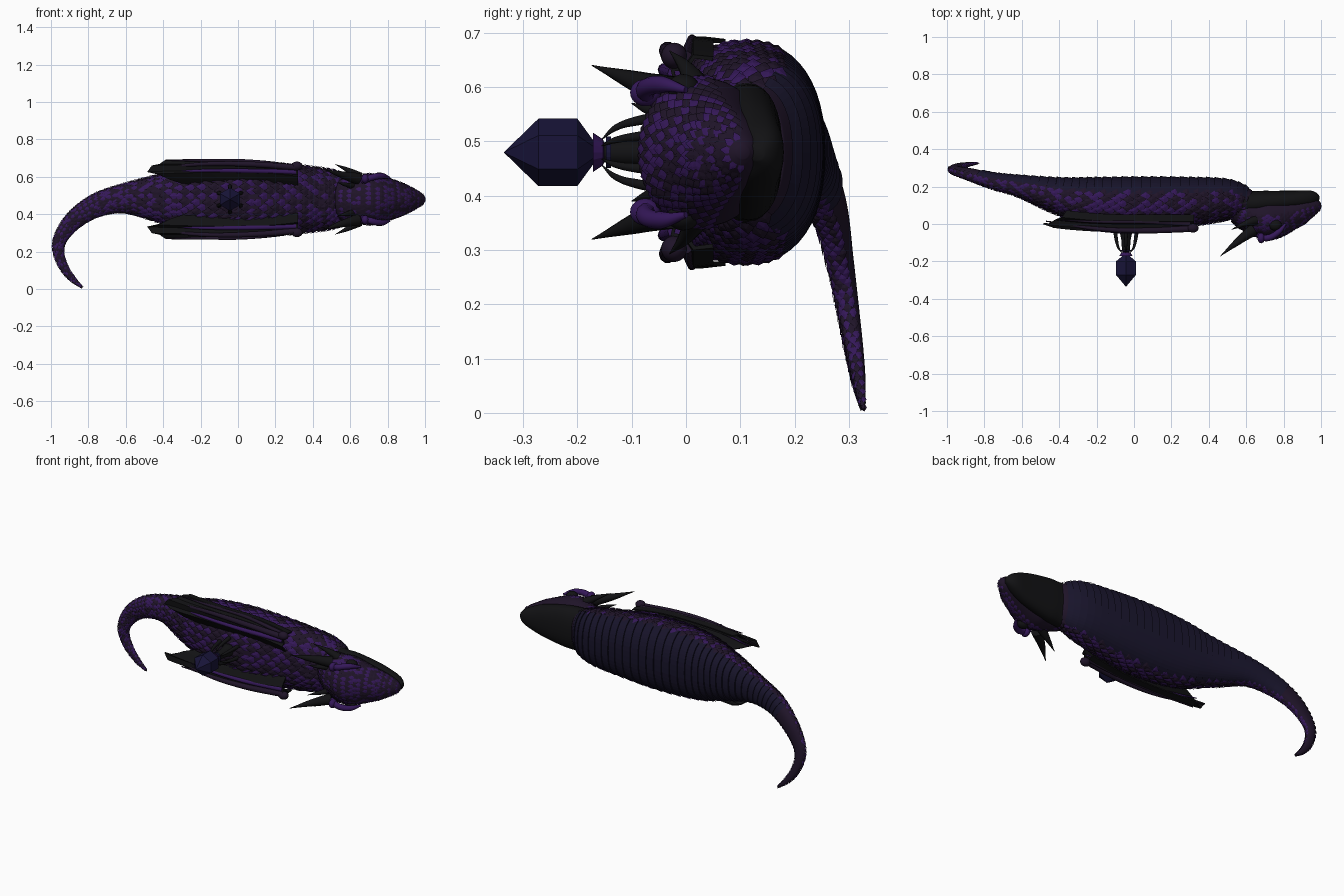
import bpy, bmesh, math, random
from mathutils import Vector, Matrix

if "Cube" in bpy.data.objects:
    bpy.data.objects.remove(bpy.data.objects["Cube"])
random.seed(4)

def material(name, rgb):
    m = bpy.data.materials.new(name)
    m.diffuse_color = (*rgb, 1)
    m.use_nodes = True
    m.node_tree.nodes["Principled BSDF"].inputs["Base Color"].default_value = m.diffuse_color
    return m

PURPLE = material("purple", (.035, .009, .1))
DARK = material("dark_purple", (.014, .007, .022))
BLACK = material("black", (.006, .006, .007))
BELLY = material("belly_navy", (.009, .007, .024))
CRYSTAL = material("crystal", (.009, .007, .04))

def make(name, verts, faces, mat, smooth=True):
    me = bpy.data.meshes.new(name)
    me.from_pydata(verts, [], faces)
    bm = bmesh.new()
    bm.from_mesh(me)
    bmesh.ops.recalc_face_normals(bm, faces=bm.faces)
    bm.to_mesh(me)
    bm.free()
    me.polygons.foreach_set("use_smooth", [smooth] * len(me.polygons))
    me.materials.append(mat)
    ob = bpy.data.objects.new(name, me)
    bpy.context.collection.objects.link(ob)
    return ob

class Loft:
    """Tube through stations (x, y, z, half width, half depth), y being the depth side."""
    def __init__(self, stations, power=2.0):
        self.s, self.k = stations, 2 / power
        self.n = len(stations) - 1

    def at(self, t):
        t = min(max(t, 0), self.n - 1e-6)
        i = int(t)
        f = t - i
        p = [self.s[min(max(i + d, 0), self.n)] for d in (-1, 0, 1, 2)]
        return [b + .5 * f * (c - a + f * (2*a - 5*b + 4*c - d + f * (3*(b - c) + d - a)))
                for a, b, c, d in zip(*p)]

    def tangent(self, t):
        a, b = self.at(t - .02), self.at(t + .02)
        return (Vector(b[:3]) - Vector(a[:3])).normalized()

    def point(self, t, a, grow=0.0):
        q = self.at(t)
        T = self.tangent(t)
        S = Vector((0, 1, 0)).cross(T).normalized()
        Y = T.cross(S)
        c, s = math.cos(a), math.sin(a)
        c = math.copysign(abs(c) ** self.k, c)
        s = math.copysign(abs(s) ** self.k, s)
        return Vector(q[:3]) + S * c * (max(q[3], .001) + grow) + Y * s * (max(q[4], .001) + grow)

    def skin(self, name, mat, rows=60, sides=32):
        v = [self.point(self.n * r / rows, math.tau * j / sides)
             for r in range(rows + 1) for j in range(sides)]
        f = [(r*sides + j, r*sides + (j+1) % sides, (r+1)*sides + (j+1) % sides, (r+1)*sides + j)
             for r in range(rows) for j in range(sides)]
        f += [tuple(range(sides)), tuple(range(rows*sides, (rows+1)*sides))]
        return make(name, v, f, mat)

    def scales(self, name, t0, t1, a0, a1, base, ratio, lift):
        """Staggered rows of overlapping keeled scales pointing to the tail."""
        shape = [(0, -.35, -.05), (.5, -.5, .5), (1.15, 0, 1), (.5, .5, .5), (0, .35, -.05), (.5, 0, .85)]
        sets = {True: ([], []), False: ([], [])}
        t, row = t0, 0
        while t < t1:
            q = self.at(t)
            r = (q[3] + q[4]) / 2
            size = base + ratio * r
            count = max(4, round((a1 - a0) * r / size))
            for i in range(count):
                a = a0 + (a1 - a0) * (i + .25 + .5 * (row % 2)) / count
                p = self.point(t, a)
                u = (self.point(t + .03, a) - self.point(t - .03, a)).normalized()
                w = (self.point(t, a + .05) - self.point(t, a - .05)).normalized()
                n = w.cross(u).normalized()
                if n.dot(p - Vector(q[:3])) < 0:
                    n = -n
                v, f = sets[(row % 2 == 0) != (random.random() < .25)]
                b = len(v)
                v += [p + size * (1.15*x*u + y*w + lift*z*n) for x, y, z in shape]
                f += [(b+j, b+(j+1) % 5, b+5) for j in range(5)] + [tuple(b+j for j in range(5))]
            step = size * .8
            speed = (Vector(self.at(t + .01)[:3]) - Vector(q[:3])).length / .01
            t += step / max(speed, .02)
            row += 1
        make(name + "_bright", *sets[True], PURPLE, False)
        make(name + "_dark", *sets[False], DARK, False)

# Body and tail
body = Loft([(.62, .11, .48, .115, .07), (.5, .13, .48, .155, .105), (.3, .12, .48, .18, .125),
             (.05, .11, .48, .196, .137), (-.2, .12, .48, .18, .125), (-.4, .15, .485, .13, .095),
             (-.6, .2, .485, .078, .058), (-.75, .23, .45, .06, .042), (-.87, .265, .375, .048, .032),
             (-.945, .285, .28, .036, .024), (-.96, .298, .2, .028, .02), (-.93, .311, .115, .022, .016),
             (-.885, .32, .055, .015, .011), (-.832, .327, .008, .003, .003)], 2.3)
body.skin("body_and_tail", DARK, 110, 36)
body.scales("body_scales", .1, 12.8, -math.pi - .42, .42, .011, .175, .32)

# Belly plates: stepped bands wrapping the belly
v, f, cols, bands = [], [], 20, 34
for b in range(bands):
    for k in range(2):
        t = .3 + 7.2 * (b + k) / bands
        g = .004 + .006 * k
        v += [body.point(t, .3 + (math.pi - .6) * j / cols, g * min(1, body.at(t)[3] / .1))
              for j in range(cols + 1)]
rows = bands * 2
f = [(r*(cols+1) + j, r*(cols+1) + j+1, (r+1)*(cols+1) + j+1, (r+1)*(cols+1) + j)
     for r in range(rows - 1) for j in range(cols)]
make("belly_plates", v, f, BELLY, False)

# Head and jaw
head = Loft([(1.0, .105, .48, .012, .012), (.98, .1, .48, .035, .035), (.92, .085, .48, .068, .065),
             (.85, .06, .48, .098, .085), (.73, .035, .48, .135, .118), (.64, .045, .48, .13, .1),
             (.56, .09, .48, .115, .085)])
head.skin("head", DARK, 40, 36)
head.scales("head_scales", .6, 5.6, -math.pi - .1, .1, .012, .09, .16)
jaw = Loft([(.99, .13, .48, .014, .014), (.95, .138, .48, .05, .04), (.85, .128, .48, .092, .05),
            (.7, .118, .48, .122, .06), (.6, .112, .48, .128, .068), (.5, .13, .48, .15, .1)], 2.3)
jaw.skin("lower_jaw", BLACK, 30, 32)

def spike(name, pts, mat, mirror=True):
    """Tapered rod through (x, y, z, radius) points, mirrored across the body."""
    for side in ((1, -1) if mirror else (1,)):
        cu = bpy.data.curves.new(name, 'CURVE')
        cu.dimensions = '3D'
        cu.bevel_depth, cu.bevel_resolution, cu.resolution_u = 1, 3, 8
        cu.use_fill_caps = True
        sp = cu.splines.new('BEZIER')
        sp.bezier_points.add(len(pts) - 1)
        for bp, (x, y, z, r) in zip(sp.bezier_points, pts):
            bp.co = (x, y, .48 + side * (z - .48))
            bp.radius = r
            bp.handle_left_type = bp.handle_right_type = 'AUTO'
        cu.materials.append(mat)
        bpy.context.collection.objects.link(bpy.data.objects.new(name, cu))

def ball(name, loc, size, mat, rot=0):
    bm = bmesh.new()
    bmesh.ops.create_uvsphere(bm, u_segments=20, v_segments=12, radius=1)
    m = Matrix.Translation(loc) @ Matrix.Rotation(rot, 4, 'Y') @ Matrix.Diagonal((*size, 1))
    bm.transform(m)
    me = bpy.data.meshes.new(name)
    bm.to_mesh(me)
    bm.free()
    me.polygons.foreach_set("use_smooth", [True] * len(me.polygons))
    me.materials.append(mat)
    bpy.context.collection.objects.link(bpy.data.objects.new(name, me))

# Horns, brows and eyes
spike("large_horn", [(.64, -.03, .59, .032), (.56, -.09, .61, .02), (.46, -.173, .64, .001)], BLACK)
spike("cheek_horn", [(.65, .02, .6, .026), (.59, .0, .635, .014), (.52, -.03, .667, .001)], BLACK)
spike("small_horn", [(.62, -.02, .55, .018), (.57, -.07, .56, .01), (.53, -.1, .57, .001)], BLACK)
spike("brow_ridge", [(.66, -.06, .575, .012), (.71, -.075, .595, .018), (.77, -.045, .605, .016),
                     (.81, .0, .595, .006)], PURPLE)
for s in (1, -1):
    ball("eye", (.755, -.005, .48 + s * .118), (.034, .03, .026), BLACK)
    ball("brow_knob", (.68, -.075, .48 + s * .11), (.02, .028, .025), PURPLE)

# Folded wings: pleated membrane with ragged rear tips, plus arm and finger bones
section = [(.05, .685, -.36), (.015, .69, -.385), (.0, .665, -.42), (-.025, .66, -.46),
           (-.02, .635, -.485), (-.04, .625, -.43), (-.02, .595, -.36), (.0, .57, -.28)]
for s in (1, -1):
    v, n = [], 16
    for i in range(n + 1):
        u = i / n
        bow = 1 - .16 * (1 - min(1, u * 2.2)) ** 2
        for y, z, end in section:
            x = .32 + (end - .32) * u
            zz = .48 + (z - .48) * bow - (.03 * u ** 3 if z < .66 else 0) * .3
            v.append((x, y + .045 * max(0, u - .5) ** 2 * 2, .48 + s * (zz - .48)))
    w = len(section)
    f = [(i*w + j, i*w + j+1, (i+1)*w + j+1, (i+1)*w + j) for i in range(n) for j in range(w - 1)]
    ob = make("folded_wing", v, f, BLACK, False)
    mod = ob.modifiers.new("thickness", 'SOLIDIFY')
    mod.thickness, mod.offset = .008, 0
    ball("wing_elbow", (.315, -.022, .48 + s * .178), (.03, .024, .024), DARK)
spike("wing_arm", [(.32, -.025, .65, .017), (.05, -.035, .668, .015), (-.2, -.025, .668, .011),
                   (-.47, .015, .64, .003)], DARK)
spike("wing_finger", [(.31, -.02, .625, .014), (.05, -.04, .632, .012), (-.2, -.03, .632, .009),
                      (-.42, .01, .62, .003)], PURPLE)
spike("wing_outer_finger", [(.3, .0, .655, .012), (.05, .01, .685, .009), (-.2, .012, .688, .008),
                            (-.385, .02, .69, .003)], DARK)

# Crystal mount: lathed profiles (y, radius) around the axis through the back
def lathe(name, profile, sides, mat, smooth):
    v = [(-.043 + r * math.sin(math.tau*j/sides), y, .48 + r * math.cos(math.tau*j/sides))
         for y, r in profile for j in range(sides)]
    f = [(i*sides + j, i*sides + (j+1) % sides, (i+1)*sides + (j+1) % sides, (i+1)*sides + j)
         for i in range(len(profile) - 1) for j in range(sides)]
    f += [tuple(range(sides)), tuple(range((len(profile)-1)*sides, len(profile)*sides))]
    return make(name, v, f, mat, smooth)

lathe("crystal", [(-.335, .0008), (-.272, .062), (-.2, .062), (-.165, .014)], 6, CRYSTAL, False)
lathe("crystal_collar", [(-.171, .036), (-.153, .024), (-.15, .016), (-.171, .016)], 16, PURPLE, False)
lathe("mount_ring", [(-.147, .02), (-.147, .029), (-.138, .029), (-.138, .02)], 20, CRYSTAL, False)
lathe("mount_stem", [(-.16, .017), (-.13, .022), (-.09, .024), (-.05, .032), (.0, .045)], 20, BLACK, True)
for k in range(6):
    a = math.tau * k / 6
    ring = lambda y, r, w: (-.043 + r * math.sin(a), y, .48 + r * math.cos(a), w)
    spike("mount_claw", [ring(-.02, .068, .012), ring(-.09, .058, .009), ring(-.13, .045, .006),
                         ring(-.155, .024, .001)], BLACK, False)
